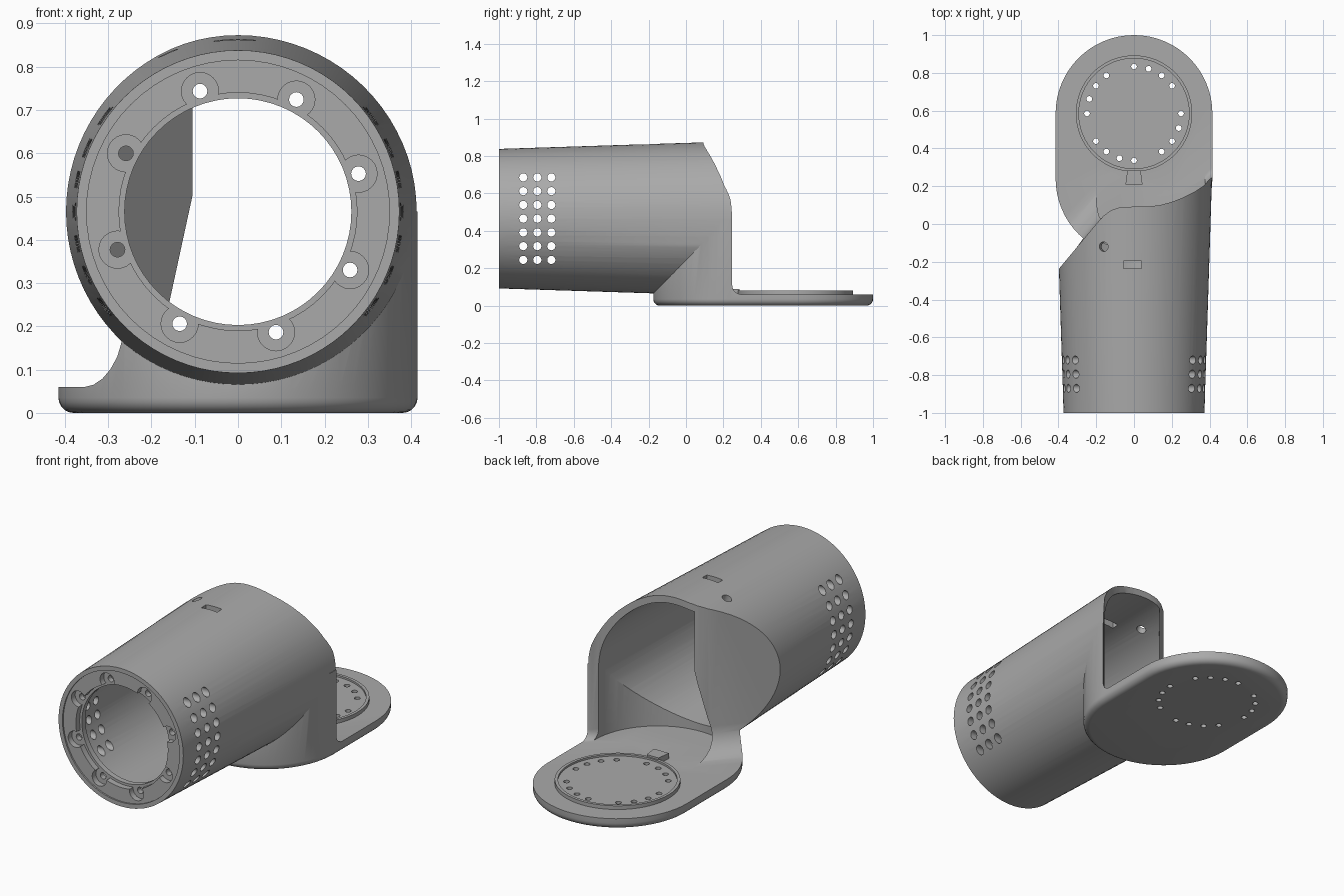
import bpy, bmesh, math
from mathutils import Vector

cube = bpy.data.objects.get("Cube")
if cube:
    bpy.data.objects.remove(cube, do_unlink=True)

grey = bpy.data.materials.new("plain_grey")
grey.use_nodes = True
grey.diffuse_color = (0.4, 0.4, 0.4, 1)
grey.node_tree.nodes["Principled BSDF"].inputs["Base Color"].default_value = (0.4, 0.4, 0.4, 1)

AXIS_Z = 0.465      # height of the tube axis
PAD_Y = 0.585       # centre of the round pad
PLATE = 0.06        # plate thickness


def loft(name, rings):
    """Closed solid through rings with equal point counts."""
    bm = bmesh.new()
    rows = [[bm.verts.new(p) for p in ring] for ring in rings]
    n = len(rows[0])
    for a, b in zip(rows, rows[1:]):
        for i in range(n):
            j = (i + 1) % n
            bm.faces.new((a[i], a[j], b[j], b[i]))
    bm.faces.new(rows[0])
    bm.faces.new(rows[-1])
    bmesh.ops.recalc_face_normals(bm, faces=bm.faces)
    mesh = bpy.data.meshes.new(name)
    bm.to_mesh(mesh)
    bm.free()
    mesh.materials.append(grey)
    ob = bpy.data.objects.new(name, mesh)
    bpy.context.collection.objects.link(ob)
    return ob


def rod(name, start, end, r1, r2=None, sides=64):
    """Cylinder or cone between two points."""
    start, end = Vector(start), Vector(end)
    turn = (end - start).to_track_quat('Z', 'Y')
    circle = [(math.cos(t), math.sin(t)) for t in
              (2 * math.pi * i / sides for i in range(sides))]
    return loft(name, [[p + turn @ Vector((c * r, s * r, 0)) for c, s in circle]
                       for p, r in ((start, r1), (end, r2 or r1))])


def stadium(r, z, front=0.24, back=PAD_Y, n=32):
    pts = [(r * math.cos(math.pi * i / n), back + r * math.sin(math.pi * i / n), z)
           for i in range(n + 1)]
    return pts + [(-r * math.cos(math.pi * i / n), front - r * math.sin(math.pi * i / n), z)
                  for i in range(n + 1)]


def combine(target, tool, operation='DIFFERENCE'):
    mod = target.modifiers.new("join", 'BOOLEAN')
    mod.operation, mod.object, mod.solver = operation, tool, 'EXACT'
    bpy.context.view_layer.objects.active = target
    bpy.ops.object.modifier_apply(modifier=mod.name)
    bpy.data.objects.remove(tool, do_unlink=True)


def tube_radius(y):
    return 0.373 + 0.032 * (y + 1)


def tube(name, y0, y1, inset=0.0):
    return rod(name, (0, y0, AXIS_Z), (0, y1, AXIS_Z),
               tube_radius(y0) - inset, tube_radius(y1) - inset, 80)


# Outer hull: tapered tube joined to a tall stadium foot with a rounded lower edge
body = tube("tube_and_base", -1, 0.35)
edge = [(0.415 - 0.035 * (1 - math.sin(a)), 0.035 * (1 - math.cos(a)))
        for a in (math.pi / 2 * k / 5 for k in range(6))]
foot = loft("foot", [stadium(r, z) for r, z in edge] + [stadium(0.415, AXIS_Z)])
combine(body, foot, 'UNION')

# Hollow interior, keeping a diagonal wall on the right-hand side
hollow = tube("hollow", -0.93, 0.6, 0.037)
combine(hollow, loft("foot_hollow", [stadium(0.377, PLATE + 0.001),
                                     stadium(0.377, AXIS_Z)]), 'UNION')


def wall_ring(z):
    x = -0.11 + 0.217 * (z - 0.48)
    line = lambda x: -0.3 + 1.2 * (x + 0.42)
    return [(-0.7, line(-0.7), z), (x, line(x), z), (x, 1.2, z), (-0.7, 1.2, z)]


combine(hollow, loft("diagonal_wall", [wall_ring(-0.1), wall_ring(1.1)]))
combine(body, hollow)

# Sweeping cut that opens the rear of the tube, with a fillet down to the plate
opening = [(-0.7, -0.6), (-0.4, -0.24), (-0.2, 0.0), (-0.16, 0.045), (-0.12, 0.073),
           (-0.08, 0.087), (-0.03, 0.091), (0.08, 0.093), (0.14, 0.1), (0.2, 0.117),
           (0.26, 0.14), (0.32, 0.17), (0.37, 0.203), (0.4, 0.238), (0.42, 0.25), (0.7, 0.25)]


def cut_ring(a, top=None):
    ring = []
    for x, y in opening:
        left = min(1, max(0, (0.1 - x) / 0.2))
        r = 0.05 + 0.09 * left
        ring.append((x, y + r * (1 + 0.5 * left) * (1 - math.cos(a)),
                     top or PLATE + r * (1 - math.sin(a))))
    return ring + [(0.7, 2, ring[-1][2]), (-0.7, 2, ring[0][2])]


combine(body, loft("rear_cut", [cut_ring(math.pi / 2 * k / 6) for k in range(6, -1, -1)]
                   + [cut_ring(0, 1.3)]))

# Front flange: shallow step, lobed pocket, bore and eight screw holes
def front_cut(r, depth, x=0, z=0, sides=64):
    combine(body, rod("bore", (x, -1.1, AXIS_Z + z), (x, -1 + depth, AXIS_Z + z), r, sides=sides))


front_cut(0.35, 0.008)
front_cut(0.275, 0.04)
front_cut(0.262, 0.2)
for k in range(8):
    a = math.radians(17.5 + 45 * k)
    x, z = 0.292 * math.cos(a), 0.292 * math.sin(a)
    front_cut(0.043, 0.04, x, z, 24)
    front_cut(0.017, 0.1, x, z, 16)

# Vent holes drilled straight through both sides
for y in (-0.87, -0.795, -0.72):
    for k in range(7):
        z = AXIS_Z + 0.0735 * (k - 3)
        combine(body, rod("vent", (-0.6, y, z), (0.6, y, z), 0.022, sides=16))

# Slot and screw hole in the top
combine(body, loft("slot", [[(-0.055, -0.235, z), (0.04, -0.235, z),
                             (0.04, -0.195, z), (-0.055, -0.195, z)] for z in (0.7, 1)]))
combine(body, rod("screw_hole", (-0.13, -0.12, 0.74), (-0.2, -0.12, 0.95), 0.025, sides=20))

# Round pad with a raised lip
pad = rod("round_pad", (0, PAD_Y, 0.03), (0, PAD_Y, 0.08), 0.308)
combine(pad, rod("pad_recess", (0, PAD_Y, 0.07), (0, PAD_Y, 0.1), 0.292))
combine(body, pad, 'UNION')

# Ring of pin holes in four groups
for k in range(20):
    if k % 5 != 1:
        a = math.radians(18 * k)
        x, y = 0.249 * math.cos(a), PAD_Y + 0.249 * math.sin(a)
        combine(body, rod("pin_hole", (x, y, -0.1), (x, y, 0.2), 0.015, sides=16))

# Small wedge-shaped latch beside the pad
latch = loft("latch", [[(-0.045, 0.21, z), (0.045, 0.21, z), (0.035, 0.285, z),
                        (-0.035, 0.285, z)] for z in (0.05, 0.09)])

bpy.ops.object.select_all(action='DESELECT')
body.select_set(True)
bpy.context.view_layer.objects.active = body
bpy.ops.object.shade_smooth_by_angle(angle=math.radians(30))
